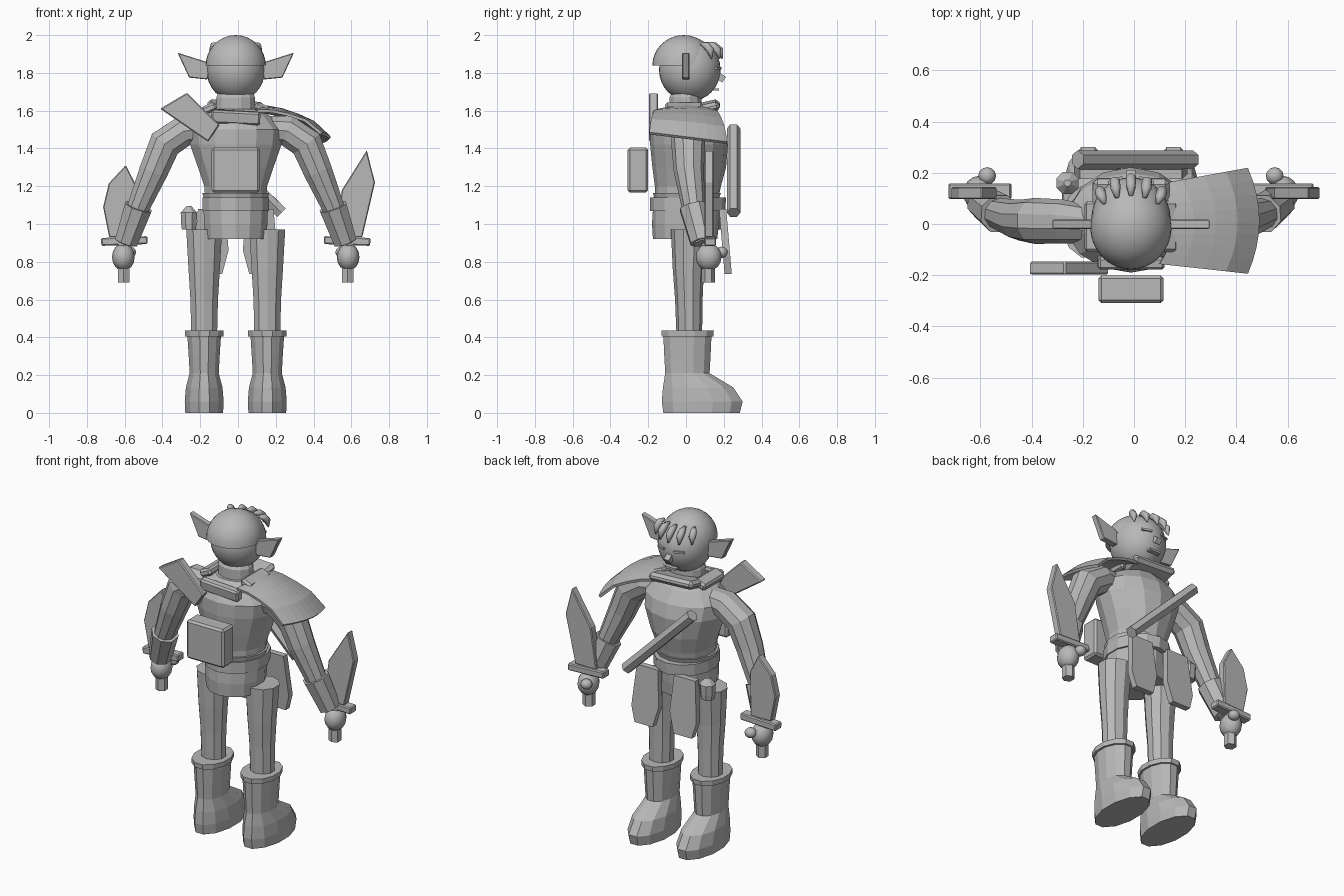
import bpy, bmesh, math
from mathutils import Vector, Matrix

if "Cube" in bpy.data.objects:
    bpy.data.objects.remove(bpy.data.objects["Cube"])

O = -0.012  # mirror plane of the figure
grey = bpy.data.materials.new("plain_grey")
grey.diffuse_color = (0.48, 0.48, 0.48, 1)
grey.use_nodes = True
grey.node_tree.nodes["Principled BSDF"].inputs["Base Color"].default_value = grey.diffuse_color


def finish(name, bm, smooth=False):
    bmesh.ops.recalc_face_normals(bm, faces=bm.faces)
    me = bpy.data.meshes.new(name)
    for f in bm.faces:
        f.smooth = smooth
    bm.to_mesh(me)
    bm.free()
    me.materials.append(grey)
    ob = bpy.data.objects.new(name, me)
    bpy.context.collection.objects.link(ob)
    return ob


def bevel(ob, w):
    m = ob.modifiers.new("bevel", 'BEVEL')
    m.width, m.segments = w, 1
    return ob


def skin(name, rings, smooth=False):
    """Bridge equal-sized closed rings and cap both ends."""
    bm = bmesh.new()
    rv = [[bm.verts.new(p) for p in r] for r in rings]
    n = len(rv[0])
    for a, b in zip(rv, rv[1:]):
        for i in range(n):
            bm.faces.new((a[i], a[(i + 1) % n], b[(i + 1) % n], b[i]))
    bm.faces.new(rv[0])
    bm.faces.new(rv[-1])
    return finish(name, bm, smooth)


def stack(name, x, rows, n=10):
    """Upright loft; rows are (z, half width, back y, front y)."""
    kx = 1 / math.cos(math.pi / n)
    ky = kx if n % 4 == 0 else 1
    rings = []
    for z, hx, y0, y1 in rows:
        rings.append([(x + kx * hx * math.cos(2 * math.pi * (i + .5) / n),
                       (y0 + y1) / 2 + ky * (y1 - y0) / 2 * math.sin(2 * math.pi * (i + .5) / n), z)
                      for i in range(n)])
    return skin(name, rings)


def tube(name, pts, radii, n=8, smooth=False):
    pts = [Vector(p) for p in pts]
    rings = []
    for k, p in enumerate(pts):
        t = (pts[min(k + 1, len(pts) - 1)] - pts[max(k - 1, 0)]).normalized()
        u = t.cross(Vector((0, 1, 0.01))).normalized()
        v = t.cross(u)
        rings.append([p + radii[k] * (u * math.cos(2 * math.pi * (i + .5) / n) +
                                      v * math.sin(2 * math.pi * (i + .5) / n)) for i in range(n)])
    return skin(name, rings, smooth)


def plate(name, outline, y0, y1, lean=0):
    """Extrude an x-z outline along y."""
    zt = max(z for _, z in outline)
    return skin(name, [[(x, y + lean * (zt - z), z) for x, z in outline] for y in (y0, y1)])


def ball(name, c, r, half=False, seg=32, smooth=True):
    bm = bmesh.new()
    bmesh.ops.create_uvsphere(bm, u_segments=seg, v_segments=seg // 2, radius=1)
    if half:
        bmesh.ops.delete(bm, geom=[v for v in bm.verts if v.co.z < -.01], context='VERTS')
        bmesh.ops.holes_fill(bm, edges=[e for e in bm.edges if e.is_boundary])
    bmesh.ops.transform(bm, matrix=Matrix.Translation(c) @ Matrix.Diagonal((*r, 1)), verts=bm.verts)
    ob = finish(name, bm, smooth)
    if half:
        for f in ob.data.polygons:
            f.use_smooth = len(f.vertices) < 5
    return ob


def box(name, c, size, rot=(0, 0, 0), bev=0):
    bm = bmesh.new()
    bmesh.ops.create_cube(bm, size=1, matrix=Matrix.Diagonal((*size, 1)))
    ob = finish(name, bm)
    ob.location, ob.rotation_euler = c, rot
    return bevel(ob, bev) if bev else ob


# head, hair cap and face
ball("head", (O, .02, 1.817), (.155, .163, .168))
ball("hair_cap", (O, -.012, 1.84), (.159, .166, .16), half=True)
for x in (-.115, -.06, 0, .06, .115):
    k = math.sqrt(1 - (x / .16) ** 2)
    tube("hair_lock", [(O + x * .9, .1 * k + .01, 1.955), (O + x, .14 * k + .01, 1.945),
                       (O + x * 1.05, .17 * k + .01, 1.92), (O + x * 1.08, .182 * k + .01, 1.875)],
         [.008, .02, .021, .004], 8, True)
for s in (-1, 1):
    box("eye", (O + s * .06, .168, 1.825), (.06, .02, .012), (0, 0, -s * .35))
    ear = plate("ear", [(O + s * x, z) for x, z in
                        ((.13, 1.855), (.16, 1.86), (.308, 1.907), (.247, 1.775), (.15, 1.765))], -.02, .018)
    bevel(ear, .004)
box("nose", (O, .185, 1.775), (.035, .04, .035), (-.6, 0, 0))
box("mouth", (O, .16, 1.712), (.075, .03, .012))

# neck and scarf collar
stack("neck", O, [(1.56, .105, -.09, .085), (1.67, .102, -.088, .082), (1.7, .09, -.07, .08)], 12)
box("collar_front", (O, .11, 1.617), (.3, .14, .05), (.22, .05, 0), .018)
box("collar_back", (O, -.15, 1.565), (.26, .05, .07), (.15, .05, 0), .01)
for s in (-1, 1):
    box("collar_side", (O + s * .14, -.01, 1.612), (.08, .2, .045), (0, s * .4, 0), .012)

# torso, belt and hips
stack("torso", O, [(1.1, .16, -.165, .165), (1.2, .166, -.165, .185), (1.3, .2, -.178, .212),
                   (1.42, .242, -.19, .222), (1.5, .25, -.19, .2), (1.57, .185, -.15, .15),
                   (1.61, .12, -.11, .11)], 14)
stack("waist_wrap", O, [(1.12, .165, -.165, .17), (1.165, .177, -.175, .185)], 14)
stack("belt", O, [(1.07, .176, -.19, .208), (1.14, .176, -.19, .212)], 14)
stack("hips", O, [(.92, .16, -.175, .165), (1.0, .168, -.18, .175), (1.08, .17, -.175, .18)], 14)

# belt flask
tube("flask", [(-.26, .16, .97), (-.26, .16, 1.0), (-.26, .16, 1.06), (-.26, .16, 1.095)],
     [.04, .044, .047, .014])

# limbs, boots and weapons on both sides
for s, tip in ((-1, [(.67, .93), (.702, 1.09), (.672, 1.215), (.582, 1.312), (.525, 1.2), (.53, .93)]),
               (1, [(.67, .93), (.737, 1.22), (.694, 1.39), (.562, 1.18), (.525, .93)])):
    X = lambda x: O + s * x
    stack("leg", X(.167), [(.4, .068, -.05, .085), (.6, .073, -.058, .088),
                           (.76, .083, -.07, .095), (.97, .095, -.08, .115)])
    stack("boot", X(.167), [(0, .1, -.12, .285), (.06, .103, -.128, .3), (.135, .097, -.122, .25),
                            (.21, .077, -.11, .125), (.3, .082, -.115, .13), (.41, .089, -.12, .135)], 12)
    stack("boot_cuff", X(.167), [(.405, .101, -.128, .145), (.435, .102, -.13, .147)], 12)
    tube("arm", [(X(.17), 0, 1.5), (X(.27), .01, 1.495), (X(.375), .012, 1.425), (X(.435), .015, 1.28),
                 (X(.515), .04, 1.09), (X(.585), .09, .9)], [.075, .086, .09, .08, .062, .048], 10)
    tube("bracer", [(X(.515), .04, 1.09), (X(.58), .085, .905)], [.079, .066])
    ball("hand", (X(.595), .12, .825), (.06, .068, .073), seg=16)
    ball("thumb", (X(.562), .188, .85), (.035, .034, .03), seg=12)
    tube("sword_grip", [(X(.593), .118, .69), (X(.593), .118, .9)], [.036, .036], 6)
    box("sword_guard", (X(.59), .128, .91), (.245, .062, .042), (0, s * .04, 0), .006)
    bevel(plate("sword_blade", [(X(x), z) for x, z in tip], .097, .145), .005)
    # hanging waist flap
    plate("waist_flap", [(X(x), z) for x, z in
                         ((.055, 1.08), (.2, 1.08), (.222, .83), (.195, .735), (.072, .735), (.038, .86))],
          .175, .213, .085)

# back pack, slung case and diagonal chest rod
box("back_pack", (O, -.255, 1.285), (.255, .108, .238), bev=.012)
bevel(plate("slung_case", [(-.27, 1.695), (-.098, 1.525), (-.158, 1.435), (-.412, 1.61)], -.197, -.147), .006)
tube("chest_rod", [(-.22, .252, 1.505), (.23, .252, 1.06)], [.036, .036], 6)

# shoulder cape
bm = bmesh.new()
prof = ((0, 1.62), (.25, 1.605), (.5, 1.575), (.75, 1.535), (1, 1.455))
grid = []
for t, z in prof:
    row = []
    for j in range(9):
        a = -1 + j / 4
        inner = Vector((.15 - .05 * a * a, .155 * a))
        outer = Vector((.015 + .47 * math.cos(a * .44), .205 * a + .012))
        p = inner.lerp(outer, t)
        row.append(bm.verts.new((p.x, p.y, z - .025 * a * t - .02 * a * a * (1 - t))))
    grid.append(row)
for r0, r1 in zip(grid, grid[1:]):
    for j in range(8):
        bm.faces.new((r0[j], r0[j + 1], r1[j + 1], r1[j]))
cape = finish("shoulder_cape", bm)
m = cape.modifiers.new("thickness", 'SOLIDIFY')
m.thickness, m.offset = .016, 0
